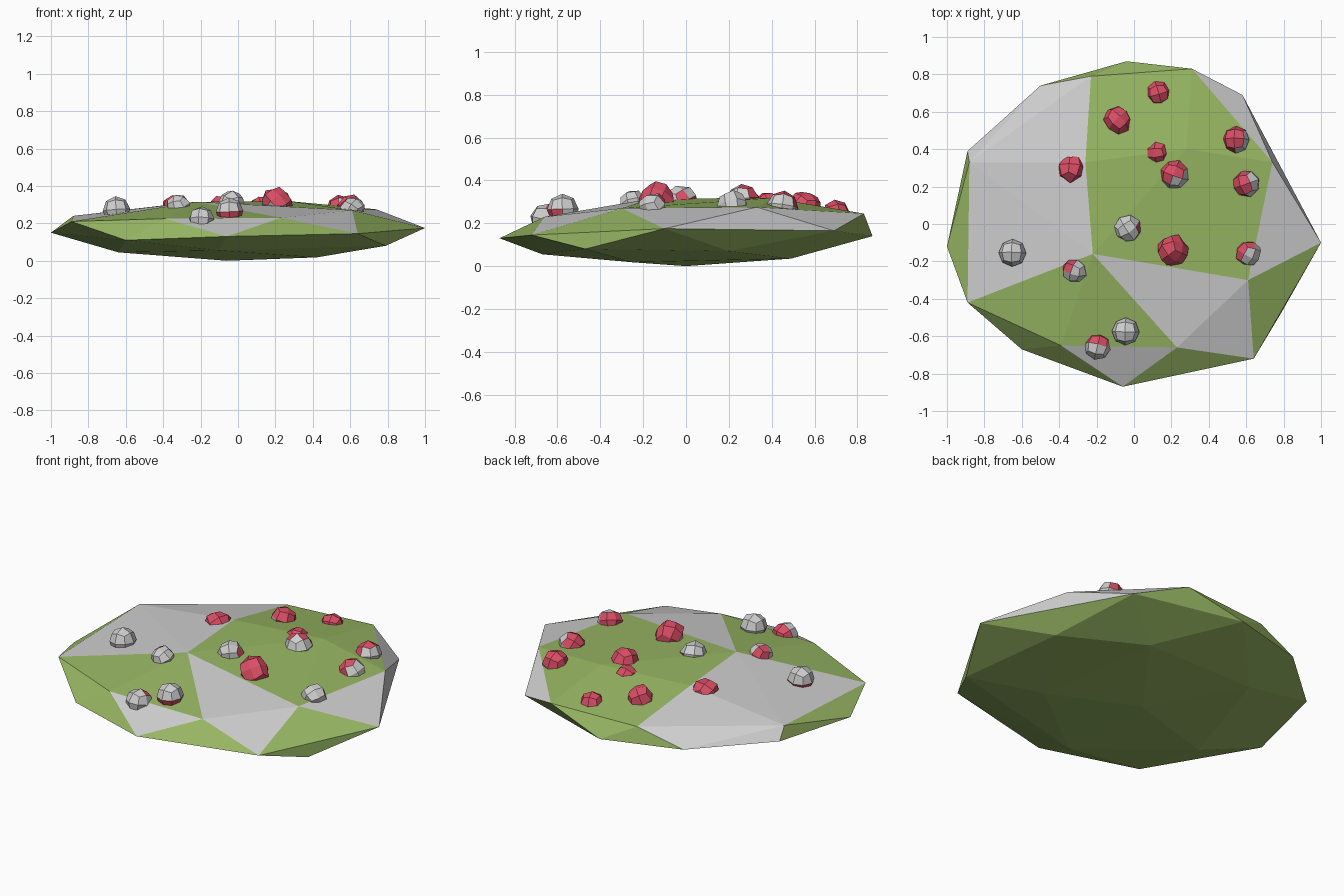
import bpy, bmesh, random
from mathutils import Vector, Euler

random.seed(4)


def material(name, rgb):
    m = bpy.data.materials.new(name)
    m.diffuse_color = (*rgb, 1)
    return m


GREEN = material("moss_green", (0.31, 0.47, 0.125))
GREY = material("stone_grey", (0.62, 0.62, 0.62))
RED = material("berry_red", (0.70, 0.075, 0.13))


def finish(bm, name, mats):
    bmesh.ops.recalc_face_normals(bm, faces=bm.faces[:])
    me = bpy.data.meshes.new(name)
    bm.to_mesh(me)
    bm.free()
    for m in mats:
        me.materials.append(m)
    ob = bpy.data.objects.new(name, me)
    bpy.context.collection.objects.link(ob)
    return ob


# Mound: hull of named corner points (rim = a..l, top = A..K)
corners = {
    "a": (-1.0, -0.12, 0.15), "b": (-0.89, 0.39, 0.17), "c": (-0.5, 0.74, 0.15),
    "d": (-0.04, 0.87, 0.14), "f": (0.58, 0.69, 0.165), "g": (1.0, -0.1, 0.175),
    "h": (0.64, -0.72, 0.145), "i": (-0.06, -0.87, 0.13), "j": (-0.6, -0.67, 0.11),
    "A": (-0.88, 0.33, 0.24), "B": (-0.23, 0.79, 0.235), "C": (0.31, 0.83, 0.245),
    "D": (0.74, 0.33, 0.275), "E": (0.61, -0.3, 0.27), "F": (0.23, -0.66, 0.23),
    "G": (-0.39, -0.65, 0.225), "H": (-0.89, -0.42, 0.21), "I": (-0.22, -0.16, 0.315),
    "J": (-0.26, 0.33, 0.312), "K": (0.28, 0.4, 0.318),
}
# Underside points
under = [(0.79, -0.47, 0.08), (-0.64, -0.22, 0.045), (-0.1, -0.67, 0.055), (-0.06, 0.0, 0.0),
         (0.42, -0.25, 0.018), (0.3, 0.49, 0.035), (-0.42, 0.47, 0.05), (0.72, 0.2, 0.07)]
# Groups of corners that enclose the bare grey patches
patches = [set("bcBJIHA"), set("IEFh"), set("GFi"), set("EgDCf")]

bm = bmesh.new()
tag = {}
for key, p in corners.items():
    tag[bm.verts.new(p)] = key
for p in under:
    bm.verts.new(p)
bmesh.ops.convex_hull(bm, input=bm.verts[:])
bm.normal_update()
for f in bm.faces:
    keys = {tag.get(v, "-") for v in f.verts}
    f.material_index = int(f.normal.z > 0 and any(keys <= s for s in patches))
finish(bm, "mound", [GREEN, GREY])


# Pebbles: rounded cubes, red on one side of a tilted plane and grey on the other
def pebble(name, x, y, top, r, red_dir, cut, tilt):
    bm = bmesh.new()
    bmesh.ops.create_cube(bm, size=2)
    bmesh.ops.subdivide_edges(bm, edges=bm.edges[:], cuts=1, use_grid_fill=True)
    rot = Euler([random.uniform(-tilt, tilt) for _ in range(3)]).to_matrix()
    for v in bm.verts:
        v.co = rot @ (v.co.normalized() * random.uniform(1 - tilt * 0.12, 1 + tilt * 0.12))
    d = Vector(red_dir).normalized()
    for f in bm.faces:
        f.material_index = int(f.calc_center_median().dot(d) > cut)
    for v in bm.verts:
        v.co = v.co * r + Vector((x, y, top - r))
    finish(bm, name, [GREY, RED])


pebbles = [
    (-0.65, -0.155, 0.345, 0.074, (-0.5, 0.6, -0.8), 0.45, 0.1),
    (-0.195, -0.655, 0.292, 0.072, (0, 1, 0.2), 0.3, 0.3),
    (-0.045, -0.575, 0.338, 0.074, (0, -0.2, -1), 0.3, 0.1),
    (-0.32, -0.25, 0.36, 0.068, (-0.4, 0.9, 0), 0.35, 0.6),
    (-0.035, -0.025, 0.38, 0.074, (0.7, 0.6, -0.4), 0.5, 0.6),
    (0.205, -0.14, 0.395, 0.082, (0.2, 0.2, 1), -0.35, 0.8),
    (0.61, -0.155, 0.342, 0.068, (-0.6, 0.7, 0), 0.2, 0.6),
    (0.6, 0.215, 0.355, 0.076, (-1, 0, 0.3), 0.0, 0.5),
    (0.545, 0.45, 0.352, 0.073, (-0.6, 0.3, 0.8), 0.0, 0.2),
    (0.215, 0.265, 0.388, 0.078, (-0.2, 0.8, 0.4), 0.1, 0.5),
    (0.125, 0.38, 0.348, 0.064, (0, 0.2, 1), -0.5, 0.4),
    (-0.085, 0.555, 0.35, 0.074, (0.4, 0.2, 1), -0.2, 0.8),
    (0.13, 0.70, 0.31, 0.066, (0, 0, 1), -0.5, 0.3),
    (-0.335, 0.295, 0.352, 0.076, (-0.1, -0.2, 1), -0.2, 0.7),
]
for n, args in enumerate(pebbles, 1):
    pebble(f"pebble_{n:02d}", *args)
